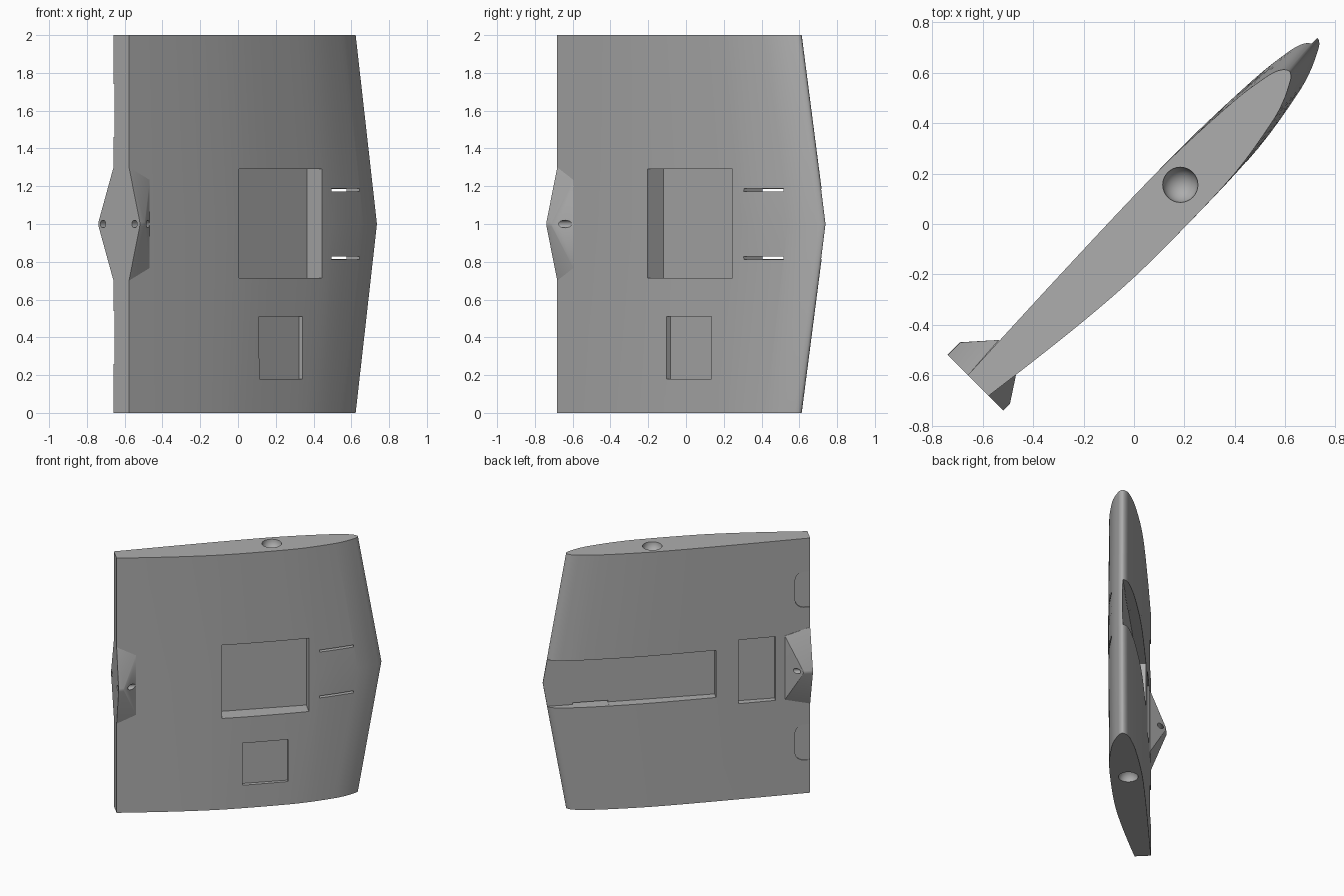
import bpy, bmesh, math
from mathutils import Matrix, Vector

if "Cube" in bpy.data.objects:
    bpy.data.objects.remove(bpy.data.objects["Cube"])

# Parts are laid out with u along the chord, v across it, then turned 45 degrees
TURN = Matrix.Rotation(math.radians(45), 4, 'Z')
grey = bpy.data.materials.new("plain grey")
grey.diffuse_color = (0.42, 0.42, 0.42, 1)
grey.use_nodes = True
grey.node_tree.nodes["Principled BSDF"].inputs["Base Color"].default_value = grey.diffuse_color


def finish(name, bm):
    bmesh.ops.recalc_face_normals(bm, faces=bm.faces)
    bm.transform(TURN)
    me = bpy.data.meshes.new(name)
    bm.to_mesh(me)
    bm.free()
    me.materials.append(grey)
    ob = bpy.data.objects.new(name, me)
    bpy.context.collection.objects.link(ob)
    return ob


def loft(name, rings):
    bm = bmesh.new()
    rows = [[bm.verts.new(p) for p in r] for r in rings]
    n = len(rows[0])
    for a, b in zip(rows, rows[1:]):
        for i in range(n):
            j = (i + 1) % n
            bm.faces.new((a[i], a[j], b[j], b[i]))
    bm.faces.new(rows[0])
    bm.faces.new(rows[-1])
    return finish(name, bm)


def box(name, u0, u1, v0, v1, z0, z1):
    return loft(name, [[(u0, v0, z), (u1, v0, z), (u1, v1, z), (u0, v1, z)] for z in (z0, z1)])


def cut(target, cutter):
    m = target.modifiers.new("cut", 'BOOLEAN')
    m.operation, m.solver, m.object = 'DIFFERENCE', 'EXACT', cutter
    bpy.context.view_layer.objects.active = target
    bpy.ops.object.modifier_apply(modifier=m.name)
    bpy.data.objects.remove(cutter)


def smooth_path(pts, steps=4):
    # Catmull-Rom curve through the points
    P = [Vector(p) for p in pts]
    P = [2 * P[0] - P[1]] + P + [2 * P[-1] - P[-2]]
    out = []
    for a, b, c, d in zip(P, P[1:], P[2:], P[3:]):
        for k in range(steps):
            t = k / steps
            out.append(0.5 * (2 * b + (c - a) * t + (2 * a - 5 * b + 4 * c - d) * t * t
                              + (3 * b - a - 3 * c + d) * t ** 3))
    return out + [P[-2]]


# Wing body: the section is longest at mid height
TE = -0.89
section = smooth_path([
    (TE, .042), (-.4, .063), (.08, .079), (.354, .079), (.63, .064), (.76, .046),
    (.817, .033), (.85, .016), (.865, -.006), (.855, -.026), (.831, -.042),
    (.76, -.076), (.66, -.104), (.432, -.14), (.141, -.151), (-.152, -.15),
    (-.414, -.131), (-.665, -.103), (TE, -.074)])


def ring(z, stretch, lift):
    out = []
    for p in section:
        f = (p.x - TE) / (0.865 - TE)
        out.append((TE + (p.x - TE) * stretch, p.y + lift * f ** 4, z))
    return out


wing = loft("wing_body", [ring(0, 1, 0), ring(1, 1.098, .012), ring(2, 1, 0)])

# Front pockets
cut(wing, box("large_pocket", -.14, .488, -.3, -.03, .715, 1.29))
cut(wing, box("small_pocket", .007, .336, -.3, -.122, .18, .51))
# Back channel running out through the leading edge, and back pocket
cut(wing, box("channel", -.205, 1.2, .008, .3, .815, 1.185))
cut(wing, box("back_pocket", -.637, -.37, .012, .3, .75, 1.25))
# Slots from the front face into the channel
for z in (.82, 1.18):
    cut(wing, box("slot", .566, .82, -.3, .05, z - .008, z + .008))

# Round-ended finger recesses on the back trailing edge
for zc in (.4, 1.6):
    outline = [(-1, zc - .14), ]
    for s in (-1, 1):
        for k in range(7):
            a = math.radians(15 * k if s > 0 else 90 - 15 * k)
            outline.append((-.845 + .065 * math.cos(a), zc + s * (.075 + .065 * math.sin(a))))
    outline.append((-1, zc + .14))
    cut(wing, loft("recess", [[(u, v, z) for u, z in outline] for v in (.036, .2)]))

# Domed sockets in both ends
for z in (0, 2):
    bm = bmesh.new()
    bmesh.ops.create_uvsphere(bm, u_segments=32, v_segments=16, radius=.07,
                              matrix=Matrix.Translation((.24, -.02, z)))
    cut(wing, finish("socket", bm))


# Hinge lugs on the trailing edge, with a pin hole each
def lug(name, side, root_v, tip_v, base_u, tip_u, hole_v):
    bm = bmesh.new()
    pts = [(TE, root_v, 1 + s * .3) for s in (-1, 1)]
    pts += [(base_u, root_v + side * .012, 1 + s * .25) for s in (-1, 1)]
    pts += [(u, root_v - side * .03, 1 + s * .25) for u in (TE, base_u) for s in (-1, 1)]
    for k in range(9):
        a = math.radians(-60 + 15 * k)
        for u in (TE, tip_u):
            pts.append((u, tip_v - side * .045 * (1 - math.cos(a)), 1 + .045 * math.sin(a)))
    verts = [bm.verts.new(p) for p in pts]
    bmesh.ops.convex_hull(bm, input=verts)
    ob = finish(name, bm)
    bore = [[(u, hole_v + .02 * math.cos(k * math.pi / 12), 1 + .02 * math.sin(k * math.pi / 12))
             for k in range(24)] for u in (-1.1, -.6)]
    # Keep the bore clear of the wing
    cut(ob, loft("pin_hole", bore))
    return ob


lugs = [lug("back_hinge_lug", 1, .042, .156, -.705, -.82, .121),
        lug("front_hinge_lug", -1, -.074, -.156, -.745, -.852, -.115)]

for ob in [wing] + lugs:
    bpy.ops.object.select_all(action='DESELECT')
    ob.select_set(True)
    bpy.context.view_layer.objects.active = ob
    bpy.ops.object.shade_smooth_by_angle(angle=math.radians(30))
